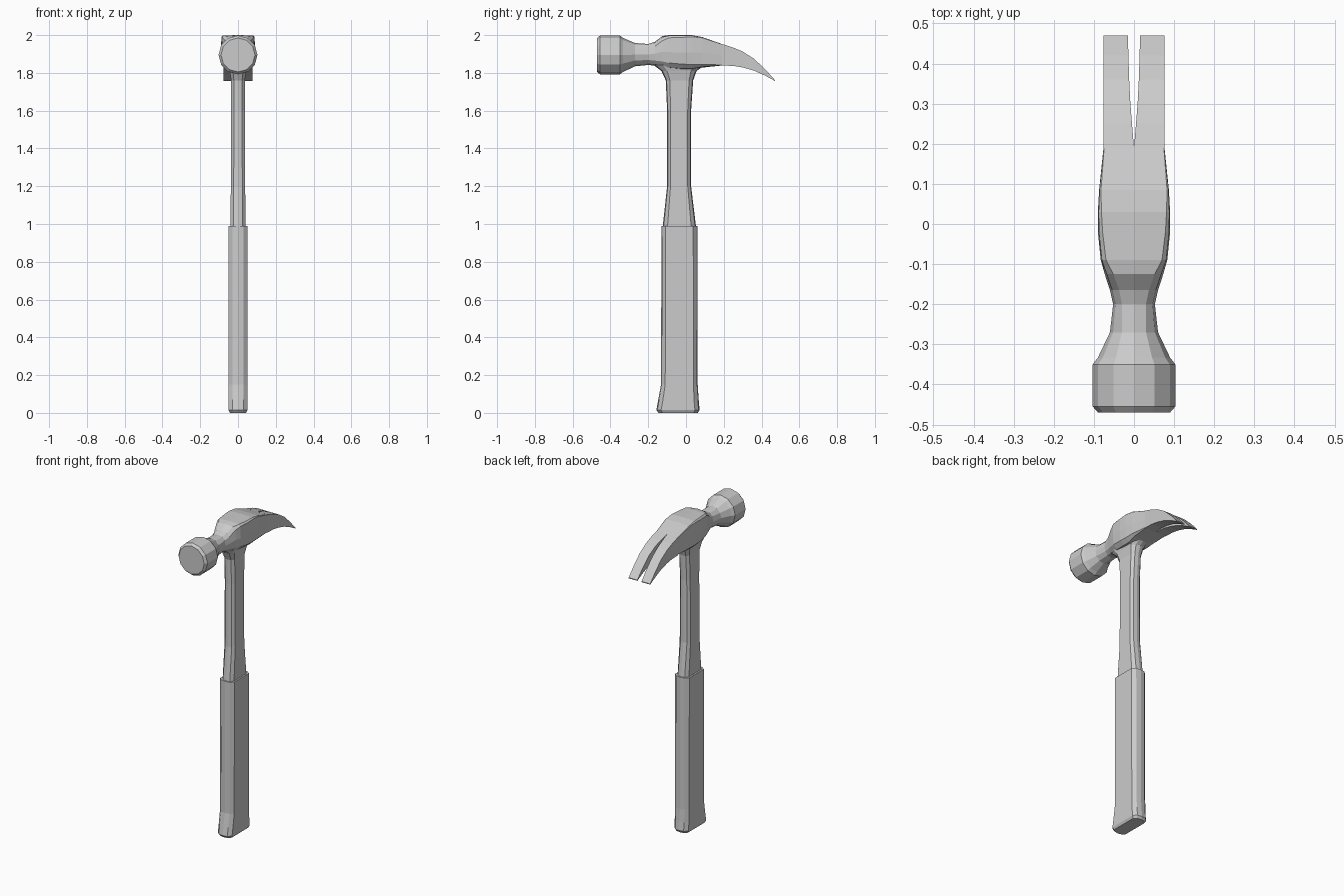
import bpy
import bmesh
from math import sin, cos, radians

cube = bpy.data.objects.get("Cube")
if cube:
    bpy.data.objects.remove(cube, do_unlink=True)

steel = bpy.data.materials.new("plain_grey")
steel.use_nodes = True
steel.diffuse_color = (0.6, 0.6, 0.6, 1)
steel.node_tree.nodes["Principled BSDF"].inputs["Base Color"].default_value = steel.diffuse_color


def loft(name, rings, caps=(True, True)):
    """Skin a list of equal-length point rings into a flat shaded object."""
    bm = bmesh.new()
    rows = [[bm.verts.new(p) for p in ring] for ring in rings]
    for a, b in zip(rows, rows[1:]):
        for i in range(len(a)):
            j = (i + 1) % len(a)
            bm.faces.new((a[i], a[j], b[j], b[i]))
    if caps[0]:
        bm.faces.new(rows[0][::-1])
    if caps[1]:
        bm.faces.new(rows[-1])
    bmesh.ops.recalc_face_normals(bm, faces=bm.faces)
    mesh = bpy.data.meshes.new(name)
    bm.to_mesh(mesh)
    bm.free()
    mesh.materials.append(steel)
    obj = bpy.data.objects.new(name, mesh)
    bpy.context.collection.objects.link(obj)
    return obj


def handle_ring(z, w, y0, y1, c):
    """Flat sided section with slightly pointed, chamfered ends."""
    half = [(0, y0), (0.6 * w, y0 + 0.2 * c), (w, y0 + c),
            (w, y1 - c), (0.6 * w, y1 - 0.2 * c), (0, y1)]
    pts = half + [(-x, y) for x, y in half[-2:0:-1]]
    return [(x, y, z) for x, y in pts]


def power(v, p):
    if abs(v) < 1e-6:
        return 0.0
    return abs(v) ** p * (1 if v > 0 else -1)


def head_ring(y, top, bottom, w, p_top=1, p_bottom=1):
    """Twelve sided section: power 1 is round, near 0 is square."""
    mid, h = (top + bottom) / 2, (top - bottom) / 2
    ring = []
    for k in range(12):
        s, c = sin(radians(30 * k)), cos(radians(30 * k))
        p = p_top if c > -0.01 else p_bottom
        ring.append((w * power(s, p), y, mid + h * power(c, p)))
    return ring


# Grip with flared butt: z, half width, front y, back y, chamfer
grip = [(0, 0.042, -0.145, 0.062, 0.02), (0.015, 0.05, -0.157, 0.072, 0.025),
        (0.07, 0.05, -0.147, 0.067, 0.025), (0.15, 0.05, -0.132, 0.062, 0.022),
        (0.99, 0.05, -0.13, 0.06, 0.022)]
loft("grip", [handle_ring(*r) for r in grip])

# Shaft, flaring where it joins the head
shaft = [(0.97, 0.04, -0.125, 0.055, 0.026), (1.2, 0.038, -0.10, 0.027, 0.018),
         (1.6, 0.036, -0.10, 0.027, 0.018), (1.76, 0.036, -0.107, 0.038, 0.022),
         (1.81, 0.045, -0.13, 0.056, 0.03), (1.84, 0.053, -0.17, 0.10, 0.05),
         (1.86, 0.05, -0.17, 0.10, 0.05)]
loft("shaft", [handle_ring(*r) for r in shaft])

# Striking face, neck and cheeks: y, top z, bottom z, half width, squareness
head = [(-0.47, 1.985, 1.805, 0.09), (-0.455, 1.998, 1.792, 0.103),
        (-0.35, 1.998, 1.792, 0.103), (-0.333, 1.985, 1.805, 0.09),
        (-0.27, 1.958, 1.835, 0.06), (-0.2, 1.953, 1.842, 0.052, 0.8, 0.9),
        (-0.165, 1.965, 1.838, 0.06, 0.7, 0.8), (-0.125, 1.995, 1.828, 0.073, 0.5, 0.7),
        (-0.09, 2.0, 1.82, 0.083, 0.25, 0.65), (-0.02, 2.0, 1.815, 0.09, 0.2, 0.6),
        (0.03, 2.0, 1.815, 0.09, 0.15, 0.55), (0.085, 1.99, 1.828, 0.087, 0.08, 0.35),
        (0.19, 1.953, 1.839, 0.076, 0.03, 0.08)]
loft("head", [head_ring(*r) for r in head], caps=(True, False))

# Pair of curved claws either side of a tapering slot: y, top z, bottom z, slot
claw = [(0.19, 1.953, 1.839, 0), (0.25, 1.934, 1.837, 0.005),
        (0.3, 1.913, 1.829, 0.009), (0.36, 1.875, 1.812, 0.012),
        (0.42, 1.818, 1.785, 0.014), (0.47, 1.763, 1.758, 0.015)]
for side, s in (("left", 1), ("right", -1)):
    loft(side + "_claw", [[(s * slot, y, lo), (s * 0.076, y, lo),
                           (s * 0.076, y, hi), (s * slot, y, hi)]
                          for y, hi, lo, slot in claw], caps=(False, True))
